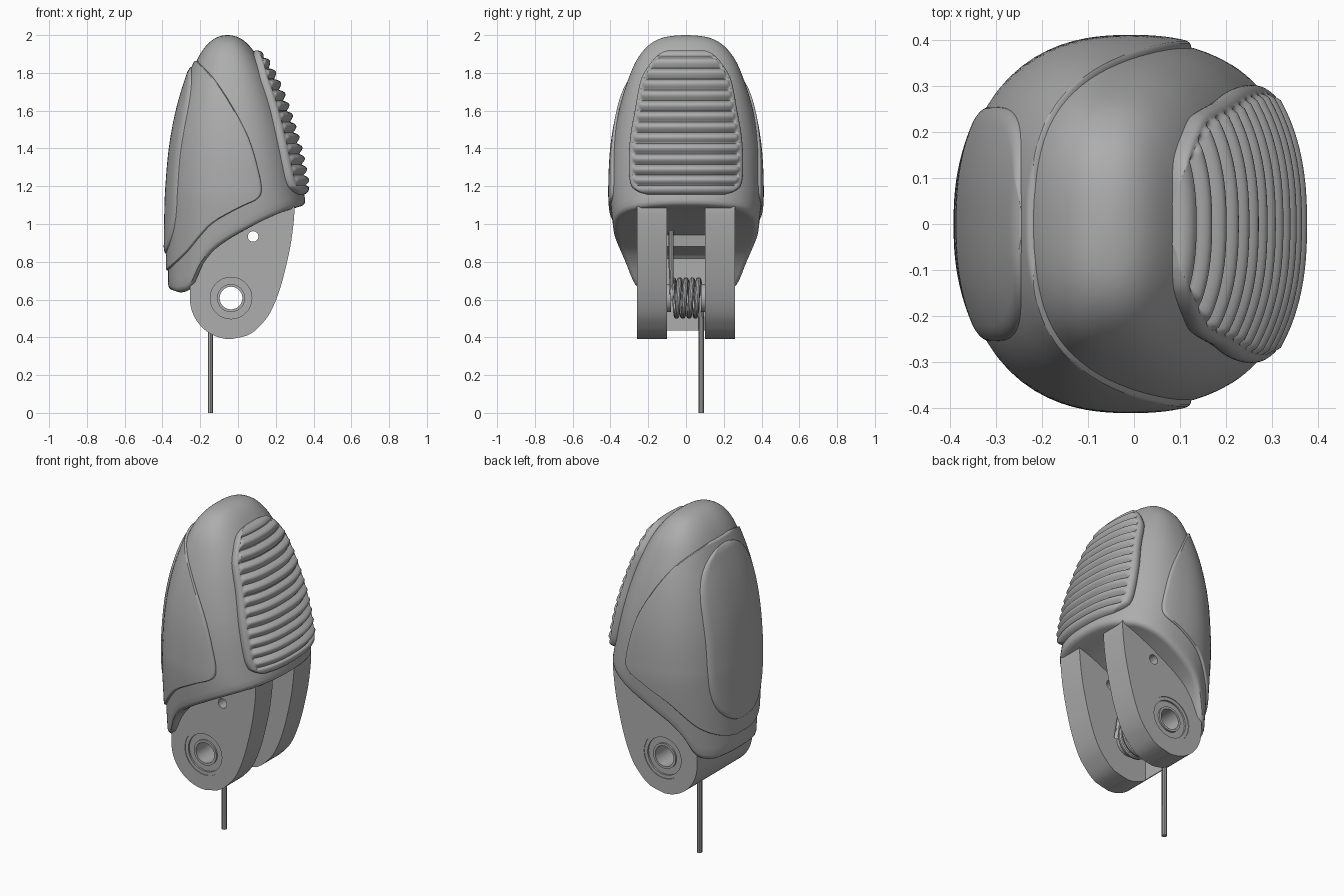
import bpy, bmesh, math
from mathutils import Vector

if "Cube" in bpy.data.objects:
    bpy.data.objects.remove(bpy.data.objects["Cube"])

grey = bpy.data.materials.new("plain grey")
grey.use_nodes = True
grey.diffuse_color = (0.42, 0.42, 0.42, 1)
grey.node_tree.nodes["Principled BSDF"].inputs["Base Color"].default_value = grey.diffuse_color
parts = []


def spline(pts, x):
    """Smooth curve through (x, value) points sorted by x."""
    n = len(pts)
    x = min(max(x, pts[0][0]), pts[-1][0])
    i = 0
    while i < n - 2 and x > pts[i + 1][0]:
        i += 1

    def slope(k):
        a, b = pts[max(k - 1, 0)], pts[min(k + 1, n - 1)]
        return (b[1] - a[1]) / (b[0] - a[0])
    (x0, y0), (x1, y1) = pts[i], pts[i + 1]
    h = x1 - x0
    t = (x - x0) / h
    return ((2*t**3 - 3*t*t + 1) * y0 + (t**3 - 2*t*t + t) * h * slope(i)
            + (3*t*t - 2*t**3) * y1 + (t**3 - t*t) * h * slope(i + 1))


def finish(name, bm):
    bmesh.ops.recalc_face_normals(bm, faces=bm.faces)
    me = bpy.data.meshes.new(name)
    bm.to_mesh(me)
    bm.free()
    ob = bpy.data.objects.new(name, me)
    bpy.context.collection.objects.link(ob)
    me.materials.append(grey)
    parts.append(ob)


# Shell cross-sections: height, back x, front x, half width
sections = [(2, -.056, -.056, 0), (1.984, -.12, .01, .13), (1.9, -.2, .095, .24),
            (1.74, -.265, .185, .315), (1.58, -.31, .245, .36), (1.395, -.343, .3, .39),
            (1.18, -.362, .345, .4), (1.07, -.366, .367, .395), (.9, -.369, .38, .375),
            (.6, -.37, .39, .335)]
back_x, front_x, half_w = [[(math.sqrt(2 - r[0]), r[k]) for r in sections] for k in (1, 2, 3)]
# Slanted lower edge of the shell: x, height
rim = [(-.374, .65), (-.32, .637), (-.257, .668), (-.2, .78), (-.125, .865),
       (.06, .976), (.22, 1.05), (.363, 1.1)]


def surf(a, z):
    s = math.sqrt(max(2 - z, 0))
    lo, hi, w = spline(back_x, s), spline(front_x, s), spline(half_w, s)
    c, d = math.cos(a), math.sin(a)
    r = (abs(c)**2.4 + abs(d)**2.4) ** (-1 / 2.4)
    return Vector(((lo + hi) / 2 + (hi - lo) / 2 * r * c, w * r * d, z))


def raised(a, z, off):
    p, e = surf(a, z), .002
    n = (surf(a + e, z) - p).cross(surf(a, z + e) - p).normalized()
    return p + n * off


def make_shell():
    bm = bmesh.new()
    cols, rows, lip = 128, 60, .03
    pole = bm.verts.new((-.056, 0, 2))
    grid = []
    for j in range(cols):
        a = 2 * math.pi * j / cols
        z0 = .9
        for _ in range(12):
            z0 = spline(rim, surf(a, z0).x)
        s0 = math.sqrt(2 - z0 - lip)
        pts = [surf(a, 2 - (s0 * i / rows)**2) for i in range(1, rows + 1)]
        for k in (30, 60, 90):   # rounded lip
            t = math.radians(k)
            pts.append(raised(a, z0 + lip * (1 - math.sin(t)), -lip * (1 - math.cos(t))))
        grid.append([bm.verts.new(p) for p in pts])
    for j in range(cols):
        A, B = grid[j], grid[(j + 1) % cols]
        bm.faces.new((pole, A[0], B[0]))
        for i in range(len(A) - 1):
            bm.faces.new((A[i], A[i + 1], B[i + 1], B[i]))
    # underside spans straight across the width
    for j in range(cols // 2):
        ring = [grid[k % cols][-1] for k in (j, j + 1, cols - j - 1, cols - j)]
        bm.faces.new(list(dict.fromkeys(ring)))
    finish("fingertip_shell", bm)


def panel(name, centre, zlo, zhi, inside, height, rows, cols=64):
    """Raised panel on the shell; inside(point) limits it sideways."""
    bm = bmesh.new()
    grid = []
    for i in range(rows + 1):
        z = (zlo + zhi) / 2 + (zhi - zlo) / 2 * math.sin(math.pi * (i / rows - .5))
        lo, hi = 0, math.pi
        for _ in range(26):
            mid = (lo + hi) / 2
            if inside(surf(centre + mid, z), mid):
                lo = mid
            else:
                hi = mid
        line = []
        for j in range(cols + 1):
            u = math.sin(math.pi * (j / cols - .5))
            edge = min((1 - abs(u)) * lo * .38, z - zlo, zhi - z)
            line.append(bm.verts.new(raised(centre + u * lo, z, height(edge, z))))
        grid.append(line)
    for A, B in zip(grid, grid[1:]):
        for j in range(cols):
            bm.faces.new((A[j], A[j + 1], B[j + 1], B[j]))
    finish(name, bm)


def dome(edge, r, h, base=-.008):
    t = min(max(edge / r, 0), 1)
    return base + (h - base) * math.sqrt(1 - (1 - t)**2)


make_shell()

# Back cover plate, its edge given as height, x
cover = [(.75, -.375), (.85, -.27), (.934, -.2), (1.01, -.125), (1.087, .01), (1.13, .1),
         (1.17, .125), (1.263, .114), (1.448, .06), (1.607, -.02), (1.767, -.125), (1.867, -.218)]
panel("back_cover", math.pi, .75, 1.865, lambda p, a: p.x < spline(cover, p.z),
      lambda e, z: dome(e, .014, .012), 140)
panel("back_inset_panel", math.pi, .84, 1.83,
      lambda p, a: a < 1.5 and abs(p.y) < .25 * max(1 - abs((p.z - 1.335) / .495)**4, 0)**.5,
      lambda e, z: dome(e, .04, .024, .008), 90)

# Grip pad with rounded frame and ribs
grip = [(1.155, .2), (1.17, .25), (1.2, .285), (1.3, .297), (1.45, .29), (1.6, .265),
        (1.75, .235), (1.82, .2), (1.88, .15), (1.905, .1), (1.915, .04)]


def grip_height(e, z):
    frame = dome(e, .03, .032)
    ribs = .016 + .026 * abs(math.sin(math.pi * (z - 1.2) / .056))
    k = min(max((e - .036) / .012, 0), 1)
    return frame * (1 - k) + ribs * k


panel("ribbed_grip_pad", 0, 1.155, 1.915,
      lambda p, a: a < 1.5 and abs(p.y) < spline(grip, p.z), grip_height, 240)


# Flat parts cut from an x-z outline, extruded along y
def circle(x, z, r, n=48):
    return [(x + r * math.cos(2 * math.pi * i / n), z + r * math.sin(2 * math.pi * i / n))
            for i in range(n)]


def slab(name, loops, y0, y1):
    cu = bpy.data.curves.new(name, "CURVE")
    cu.dimensions, cu.fill_mode = "2D", "BOTH"
    cu.extrude = (y1 - y0) / 2
    for loop in loops:
        sp = cu.splines.new("POLY")
        sp.points.add(len(loop) - 1)
        for pt, (x, z) in zip(sp.points, loop):
            pt.co = (x, z, 0, 1)
        sp.use_cyclic_u = True
    add_curve(name, cu, (0, (y0 + y1) / 2, 0), math.pi / 2)


def add_curve(name, cu, loc=(0, 0, 0), rot=0):
    cu.materials.append(grey)
    ob = bpy.data.objects.new(name, cu)
    ob.location, ob.rotation_euler.x = loc, rot
    bpy.context.collection.objects.link(ob)
    parts.append(ob)


px, pz = -.037, .608   # pivot
right_edge = [(.39, px), (.41, .05), (.465, .12), (.53, .17), (.65, .22), (.8, .26),
              (.93, .285), (1.08, .299), (1.13, .29)]
front_side = [(spline(right_edge, z), z) for z in [.39 + .74 * (i / 30)**1.6 for i in range(31)]]
arc = [(px - .218 * math.sin(t), pz - .218 * math.cos(t))
       for t in [math.pi / 2 * (1 - i / 16) for i in range(16)]]
leg = [(-.255, .95)] + arc + front_side
for side, sgn in (("right", -1), ("left", 1)):
    def span(a, b):
        return sorted((sgn * a, sgn * b))
    slab(side + "_hinge_leg", [leg, circle(px, pz, .13), circle(.08, .934, .028, 24)], *span(.1, .26))
    slab(side + "_pivot_ring", [circle(px, pz, .131), circle(px, pz, .11)], *span(.1, .256))
    slab(side + "_pivot_washer", [circle(px, pz, .111), circle(px, pz, .07)], *span(.1, .246))
    slab(side + "_pivot_bushing", [circle(px, pz, .074), circle(px, pz, .06)], *span(.08, .256))

# Web and cross block between the legs
web = [(-.255, .9)] + [p for p in arc if p[0] < -.165] + [(-.165, .435), (-.165, .9)]
slab("rear_web", [web], -.101, .101)
slab("cross_block", [[(-.25, .8), (-.02, .88), (0, 1.02), (-.25, 1.02)]], -.101, .101)

# Torsion spring with a long tail and a short upper arm
turns, steps, cr = 4.5, 28, .095
path = [(.02, -.08, 1.0), (.02, -.08, .82)]
for i in range(int(turns * steps) + 1):
    t = 2 * math.pi * i / steps
    path.append((px + cr * math.cos(t), -.075 + .15 * i / (turns * steps), pz + cr * math.sin(t)))
path += [(-.146, .08, .5), (-.146, .08, 0)]
wire = bpy.data.curves.new("spring", "CURVE")
wire.dimensions, wire.bevel_depth, wire.bevel_resolution, wire.use_fill_caps = "3D", .0145, 3, True
sp = wire.splines.new("POLY")
sp.points.add(len(path) - 1)
for pt, co in zip(sp.points, path):
    pt.co = (*co, 1)
add_curve("torsion_spring", wire)

# Turn curves into meshes and shade
bpy.ops.object.select_all(action="DESELECT")
for ob in parts:
    ob.select_set(True)
bpy.context.view_layer.objects.active = parts[-1]
bpy.ops.object.convert(target="MESH")
bpy.ops.object.shade_smooth_by_angle(angle=math.radians(35))
